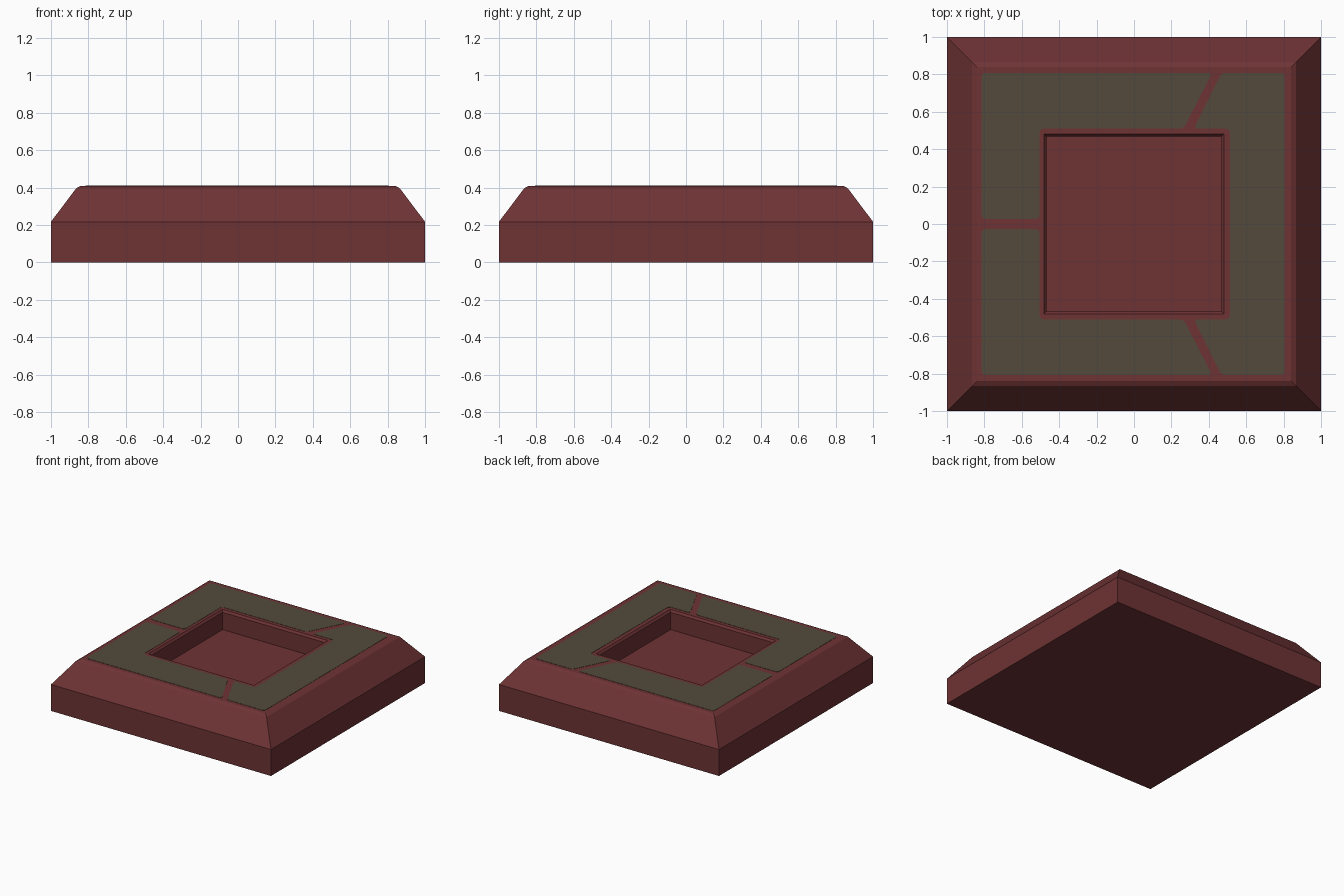
import bpy, bmesh
from mathutils import Vector

if "Cube" in bpy.data.objects:
    bpy.data.objects.remove(bpy.data.objects["Cube"])


def material(name, rgb):
    m = bpy.data.materials.new(name)
    m.diffuse_color = (*rgb, 1.0)
    m.use_nodes = True
    m.node_tree.nodes["Principled BSDF"].inputs["Base Color"].default_value = m.diffuse_color
    return m


RED = material("dark red", (0.158, 0.033, 0.035))
OLIVE = material("dark olive", (0.088, 0.068, 0.043))


def finish(name, bm, mat):
    bmesh.ops.recalc_face_normals(bm, faces=bm.faces)
    mesh = bpy.data.meshes.new(name)
    bm.to_mesh(mesh)
    bm.free()
    mesh.materials.append(mat)
    obj = bpy.data.objects.new(name, mesh)
    bpy.context.collection.objects.link(obj)
    return obj


def square_loft(name, profile, mat):
    """Join square rings given as (half width, height), capping both ends."""
    bm = bmesh.new()
    rings = [[bm.verts.new((sx * h, sy * h, z))
              for sx, sy in ((-1, -1), (1, -1), (1, 1), (-1, 1))]
             for h, z in profile]
    for a, b in zip(rings, rings[1:]):
        for i in range(4):
            j = (i + 1) % 4
            bm.faces.new((a[i], a[j], b[j], b[i]))
    bm.faces.new(rings[0])
    bm.faces.new(rings[-1])
    return finish(name, bm, mat)


def rounded(points, r, steps=4):
    """Round every corner of a 2D outline."""
    out = []
    for i, p in enumerate(points):
        p = Vector(p)
        a = p + (Vector(points[i - 1]) - p).normalized() * r
        b = p + (Vector(points[(i + 1) % len(points)]) - p).normalized() * r
        for k in range(steps + 1):
            t = k / steps
            out.append(a * (1 - t) ** 2 + p * 2 * t * (1 - t) + b * t * t)
    return out


def plate(name, points, z0, z1, mat):
    bm = bmesh.new()
    face = bm.faces.new([bm.verts.new((p.x, p.y, z0)) for p in rounded(points, 0.025)])
    top = bmesh.ops.extrude_face_region(bm, geom=[face], use_keep_orig=True)
    verts = [g for g in top["geom"] if isinstance(g, bmesh.types.BMVert)]
    bmesh.ops.translate(bm, verts=verts, vec=(0, 0, z1 - z0))
    return finish(name, bm, mat)


TOP = 0.409

# Slab: straight sides, sloped shoulder, flat rim, chamfered square recess
square_loft("base_slab", [
    (1.0, 0.0), (1.0, 0.217), (0.865, 0.396), (0.84, TOP),
    (0.48, TOP), (0.467, 0.392), (0.467, 0.25)], RED)

# Two mirrored L-shaped inlays on the left
corner = [(-0.815, 0.027), (-0.505, 0.027), (-0.505, 0.51),
          (0.265, 0.51), (0.418, 0.808), (-0.815, 0.808)]
for side, s in (("back", 1), ("front", -1)):
    plate(side + "_left_inlay", [(x, s * y) for x, y in corner], TOP - 0.005, TOP + 0.002, OLIVE)

# C-shaped inlay on the right, symmetric front to back
half = [(0.805, 0.808), (0.468, 0.808), (0.32, 0.51), (0.513, 0.51)]
plate("right_inlay", half + [(x, -y) for x, y in reversed(half)], TOP - 0.005, TOP + 0.002, OLIVE)
